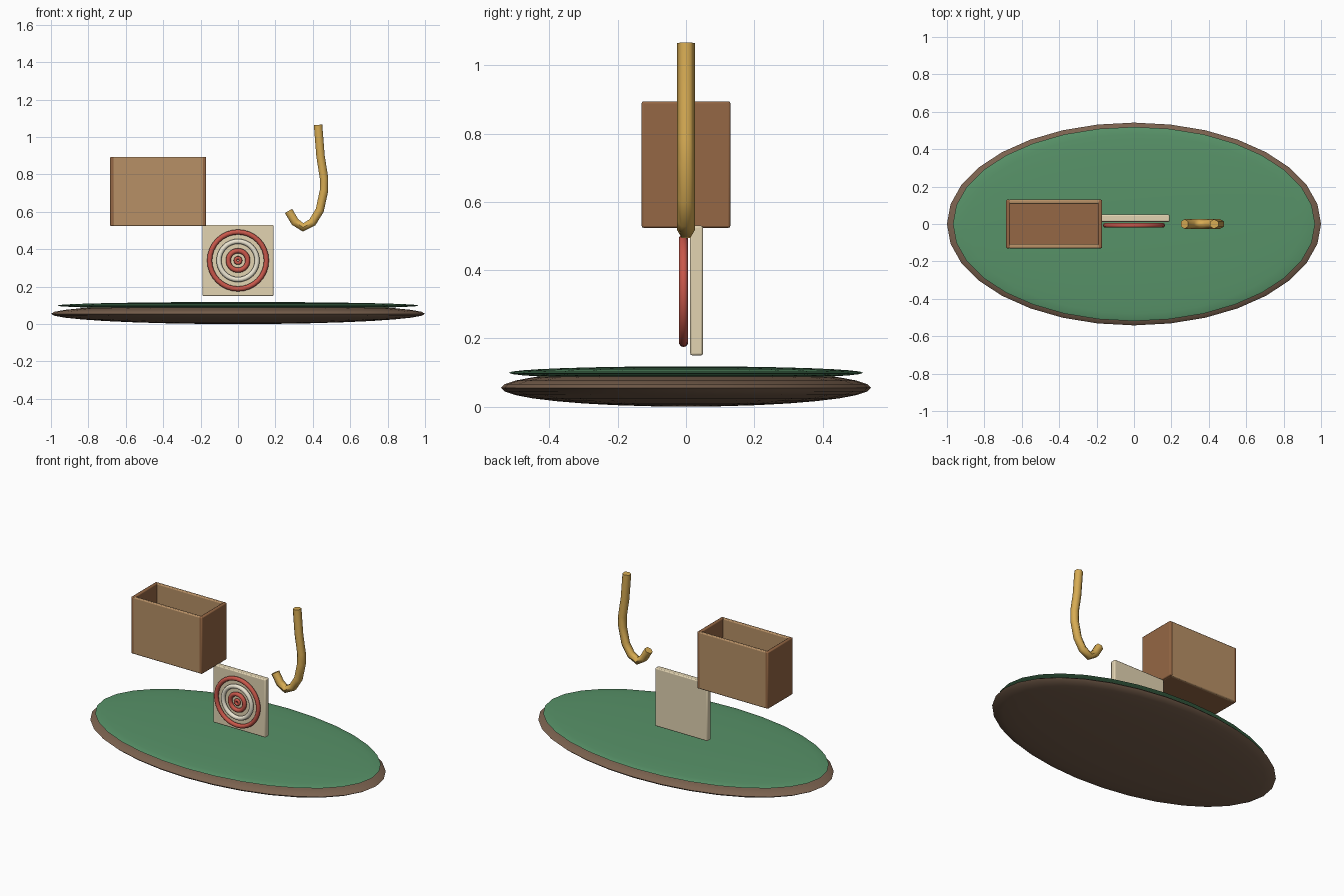
import bpy, math

if "Cube" in bpy.data.objects:
    bpy.data.objects.remove(bpy.data.objects["Cube"])


def mat(name, r, g, b):
    m = bpy.data.materials.new(name)
    m.diffuse_color = tuple((c / 255) ** 2.2 for c in (r, g, b)) + (1,)
    m.use_nodes = True
    m.node_tree.nodes["Principled BSDF"].inputs["Base Color"].default_value = m.diffuse_color
    return m


GREEN = mat("green", 88, 145, 104)
EARTH = mat("earth", 122, 98, 80)
CREAM = mat("cream", 225, 210, 176)
WHITE = mat("off_white", 235, 228, 208)
RED = mat("red", 200, 88, 76)
LIGHT = mat("light_wood", 182, 143, 102)
DARK = mat("dark_wood", 148, 103, 70)
GOLD = mat("gold", 214, 170, 84)


def finish(name, material, angle=40):
    o = bpy.context.object
    o.name = name
    o.data.materials.append(material)
    bpy.ops.object.shade_smooth_by_angle(angle=math.radians(angle))
    return o


def disc(name, z, radii, material):
    bpy.ops.mesh.primitive_uv_sphere_add(segments=32, ring_count=16, radius=1, location=(0, 0, z))
    bpy.context.object.scale = radii
    bpy.ops.object.transform_apply(location=False, rotation=False, scale=True)
    finish(name, material, 60)


def panel(name, centre, size, material, bevel=0.006):
    bpy.ops.mesh.primitive_cube_add(size=1, location=centre)
    bpy.context.object.scale = size
    bpy.ops.object.transform_apply(location=False, rotation=False, scale=True)
    o = finish(name, material)
    b = o.modifiers.new("bevel", "BEVEL")
    b.width, b.segments = bevel, 2


def ring(name, major, minor, material):
    bpy.ops.mesh.primitive_torus_add(major_radius=major, minor_radius=minor, major_segments=32,
                                     minor_segments=10, location=(0, -0.007, 0.34),
                                     rotation=(math.pi / 2, 0, 0))
    finish(name, material, 60)


# Ground: flattened ellipsoids
disc("earth_base", 0.055, (1.0, 0.542, 0.055), EARTH)
disc("grass_top", 0.099, (0.968, 0.519, 0.019), GREEN)

# Target board with rings
panel("target_board", (0, 0.031, 0.34), (0.38, 0.038, 0.38), CREAM)
ring("outer_ring", 0.152, 0.0135, RED)
ring("middle_ring", 0.102, 0.0135, WHITE)
ring("inner_ring", 0.052, 0.0135, RED)
ring("bullseye", 0.014, 0.009, RED)

# Open wooden box
BX, BZ = -0.427, 0.709
for s, side in ((-1, "front"), (1, "back")):
    panel("box_" + side, (BX, s * 0.119, BZ), (0.488, 0.022, 0.371), LIGHT)
for s, side in ((-1, "left"), (1, "right")):
    panel("box_" + side, (BX + s * 0.246, 0, BZ), (0.022, 0.26, 0.371), DARK)
panel("box_floor", (BX, 0, 0.535), (0.49, 0.24, 0.024), DARK)

# Hook: hexagonal tube along a bent path
path = [(.428, 1.065), (.441, .9), (.46, .779), (.46, .715), (.437, .608),
        (.398, .544), (.348, .517), (.305, .546), (.27, .605)]
curve = bpy.data.curves.new("hook", "CURVE")
curve.dimensions = "3D"
curve.bevel_depth, curve.bevel_resolution = 0.026, 1
curve.use_fill_caps = True
spline = curve.splines.new("POLY")
spline.points.add(len(path) - 1)
for p, (x, z) in zip(spline.points, path):
    p.co = (x, 0, z, 1)
hook = bpy.data.objects.new("hook", curve)
bpy.context.collection.objects.link(hook)
bpy.ops.object.select_all(action="DESELECT")
hook.select_set(True)
bpy.context.view_layer.objects.active = hook
bpy.ops.object.convert(target="MESH")
finish("hook", GOLD, 62)
